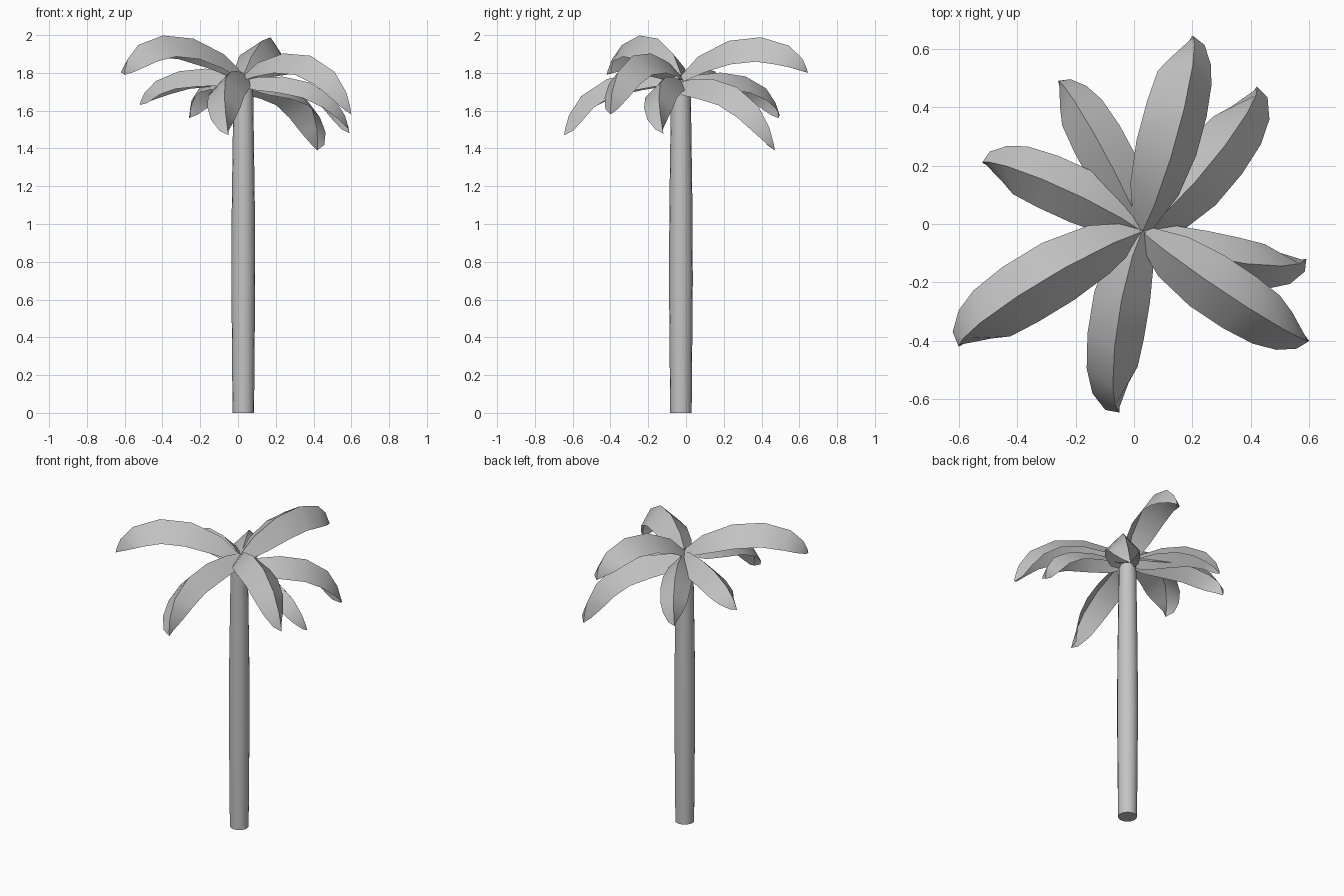
import bpy, bmesh, math
from mathutils import Matrix, Vector

cube = bpy.data.objects.get("Cube")
if cube:
    bpy.data.objects.remove(cube)

# One plain grey for the whole tree
grey = bpy.data.materials.new("plain_grey")
grey.use_nodes = True
colour = (0.55, 0.55, 0.55, 1)
grey.diffuse_color = colour
grey.node_tree.nodes["Principled BSDF"].inputs["Base Color"].default_value = colour

HUB = Vector((0.028, -0.027, 0))


def finish(name, bm):
    bmesh.ops.recalc_face_normals(bm, faces=bm.faces)
    mesh = bpy.data.meshes.new(name)
    bm.to_mesh(mesh)
    bm.free()
    mesh.materials.append(grey)
    obj = bpy.data.objects.new(name, mesh)
    bpy.context.collection.objects.link(obj)
    bpy.ops.object.select_all(action="DESELECT")
    obj.select_set(True)
    bpy.context.view_layer.objects.active = obj
    bpy.ops.object.shade_smooth_by_angle(angle=math.radians(40))


# Trunk: slightly bulging column with capped ends
def build_trunk(sides=16):
    bm = bmesh.new()
    rings = []
    for z, r in [(0, 0.057), (0.35, 0.06), (0.7, 0.063), (1.1, 0.061), (1.45, 0.056), (1.73, 0.052)]:
        ring = []
        for i in range(sides):
            a = math.tau * i / sides
            ring.append(bm.verts.new(HUB + Vector((r * math.cos(a), r * math.sin(a), z))))
        rings.append(ring)
    for low, high in zip(rings, rings[1:]):
        for i in range(sides):
            j = (i + 1) % sides
            bm.faces.new((low[i], low[j], high[j], high[i]))
    bm.faces.new(rings[0])
    bm.faces.new(rings[-1])
    finish("trunk", bm)


# Frond: tent-shaped sheet folded along an arching ridge
def build_frond(name, tip, base_z, mid_z, width, bend, roll):
    tip = Vector(tip)
    flat = Vector((tip.x, tip.y, 0)) - HUB
    ahead = flat.normalized()
    left = Vector((-ahead.y, ahead.x, 0))
    base = HUB - ahead * 0.005 + Vector((0, 0, base_z))
    arch = (mid_z - (base_z + tip.z) / 8) / 0.75
    controls = [base]
    for reach in (0.27, 0.95):
        p = HUB + flat * reach + left * bend / 0.75
        p.z = arch
        controls.append(p)
    controls.append(tip)

    def ridge(t):
        s = 1 - t
        weights = (s ** 3, 3 * s * s * t, 3 * s * t * t, t ** 3)
        return sum((c * w for c, w in zip(controls, weights)), Vector())

    bm = bmesh.new()
    rows = []
    for t, w in [(0, 0.35), (0.15, 0.8), (0.35, 1), (0.55, 1), (0.75, 0.9), (0.89, 0.66), (0.97, 0.32)]:
        p = ridge(t)
        along = (ridge(t + 0.02) - ridge(t - 0.02)).normalized()
        side = Vector((0, 0, 1)).cross(along).normalized()
        side = Matrix.Rotation(math.radians(roll), 3, along) @ side
        drop = along.cross(side) * -width * w
        rows.append([bm.verts.new(q) for q in
                     (p + side * width * w + drop, p, p - side * width * w + drop)])
    for a, b in zip(rows, rows[1:]):
        for i in range(2):
            bm.faces.new((a[i], a[i + 1], b[i + 1], b[i]))
    end = bm.verts.new(tip)
    for i in range(2):
        bm.faces.new((rows[-1][i], rows[-1][i + 1], end))
    finish(name, bm)


build_trunk()
# tip, base height, mid height, half width, sideways bend, roll in degrees
fronds = {
    "frond_back": ((0.20, 0.645, 1.80), 1.78, 1.99, 0.108, -0.035, 13),
    "frond_back_left": ((0.42, 0.47, 1.39), 1.75, 1.74, 0.105, -0.04, 0),
    "frond_left": ((0.59, -0.12, 1.48), 1.76, 1.76, 0.085, -0.05, 0),
    "frond_front_left": ((0.60, -0.40, 1.58), 1.78, 1.90, 0.105, -0.02, 0),
    "frond_front": ((-0.05, -0.645, 1.47), 1.80, 1.78, 0.097, -0.045, 0),
    "frond_front_right": ((-0.60, -0.42, 1.79), 1.79, 2.0, 0.112, -0.04, 0),
    "frond_right": ((-0.52, 0.21, 1.63), 1.78, 1.815, 0.095, -0.03, 0),
    "frond_back_right": ((-0.26, 0.49, 1.56), 1.76, 1.79, 0.09, -0.02, 0),
}
for name, spec in fronds.items():
    build_frond(name, *spec)
